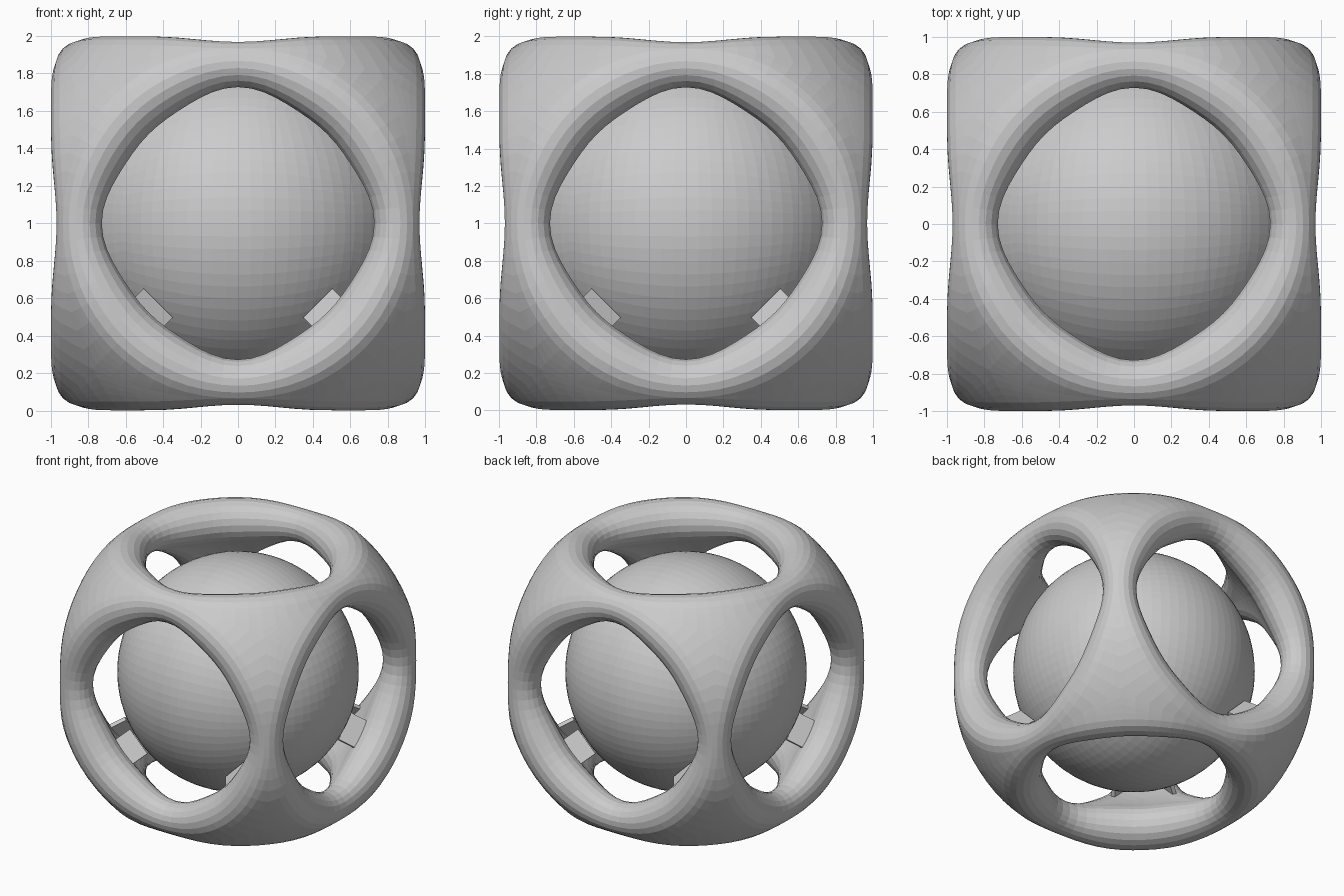
import bpy
import bmesh
import math
from mathutils import Vector, Matrix

old = bpy.data.objects.get("Cube")
if old:
    bpy.data.objects.remove(old, do_unlink=True)

grey = bpy.data.materials.new("plain grey")
grey.use_nodes = True
COLOUR = (0.6, 0.6, 0.6, 1)
grey.diffuse_color = COLOUR
grey.node_tree.nodes["Principled BSDF"].inputs["Base Color"].default_value = COLOUR

CENTRE = Vector((0, 0, 1))
RIM = 0.848          # distance of each rim ring from the centre
SEGMENTS = 64        # steps around each opening
CAP, PLATE = 10, 4   # steps over the rim and across the corner plates


def finish(bm, name):
    bmesh.ops.remove_doubles(bm, verts=bm.verts[:], dist=0.0005)
    bmesh.ops.recalc_face_normals(bm, faces=bm.faces[:])
    mesh = bpy.data.meshes.new(name)
    bm.to_mesh(mesh)
    bm.free()
    mesh.materials.append(grey)
    obj = bpy.data.objects.new(name, mesh)
    obj.location = CENTRE
    bpy.context.collection.objects.link(obj)
    return obj


def rim_section(phi):
    """Half section as (height, radius): outer plate, round rim, inner plate."""
    bulge = 1 - math.cos(2 * phi) ** 4
    thick = 0.122 + 0.041 * bulge
    centre = Vector((RIM - 0.011 * bulge, RIM - 0.013 * bulge))
    out = centre.normalized()
    inward = Vector((out.y, -out.x))
    # The patch ends halfway to the neighbouring opening
    fold = (phi + math.pi / 4) % (math.pi / 2) - math.pi / 4
    edge = math.atan2(1 / math.cos(fold), 1)
    start = math.atan2(centre.y, centre.x)

    def plate(radius):
        angles = [edge + (start - edge) * i / PLATE for i in range(PLATE)]
        return [Vector((math.cos(a), math.sin(a))) * radius for a in angles]

    cap = []
    for i in range(CAP + 1):
        t = math.pi * i / CAP
        cap.append(centre + thick * (math.cos(t) * out + math.sin(t) * inward))
    size = centre.length
    return plate(size + thick) + cap + plate(size - thick)[::-1]


# Open frame: the same ringed patch on all six sides
bm = bmesh.new()
for axis in range(3):
    for side in (-1, 1):
        rows = []
        for k in range(SEGMENTS):
            phi = 2 * math.pi * k / SEGMENTS
            row = []
            for h, r in rim_section(phi):
                p = Vector((0, 0, 0))
                p[axis] = side * h
                p[(axis + 1) % 3] = r * math.cos(phi)
                p[(axis + 2) % 3] = r * math.sin(phi)
                row.append(bm.verts.new(p))
            rows.append(row)
        for k, row in enumerate(rows):
            after = rows[(k + 1) % SEGMENTS]
            for j in range(len(row) - 1):
                bm.faces.new((row[j], row[j + 1], after[j + 1], after[j]))
finish(bm, "open_frame")

# Inner ball: a gridded cube pushed out to a sphere
bm = bmesh.new()
bmesh.ops.create_cube(bm, size=2)
bmesh.ops.subdivide_edges(bm, edges=bm.edges[:], cuts=19, use_grid_fill=True)
for v in bm.verts:
    v.co = Vector([math.tan(c * math.pi / 4) for c in v.co]).normalized() * 0.882
finish(bm, "inner_ball")

# Thin webs along the rims at the lower corners of the side openings
bm = bmesh.new()
for turn in range(4):
    for side in (-1, 1):
        spin = Matrix.Rotation(turn * math.pi / 2, 4, 'Z')
        along = Vector((1, 0, side)).normalized()
        out = Vector((side * 0.47, -0.7, -0.47)).normalized()
        axes = Matrix((along, out.cross(along), out)).transposed().to_4x4()
        place = spin @ Matrix.Translation(out * 0.96) @ axes
        size = Matrix.Diagonal((0.22, 0.03, 0.14, 1))
        bmesh.ops.create_cube(bm, size=1, matrix=place @ size)
finish(bm, "corner_webs")
